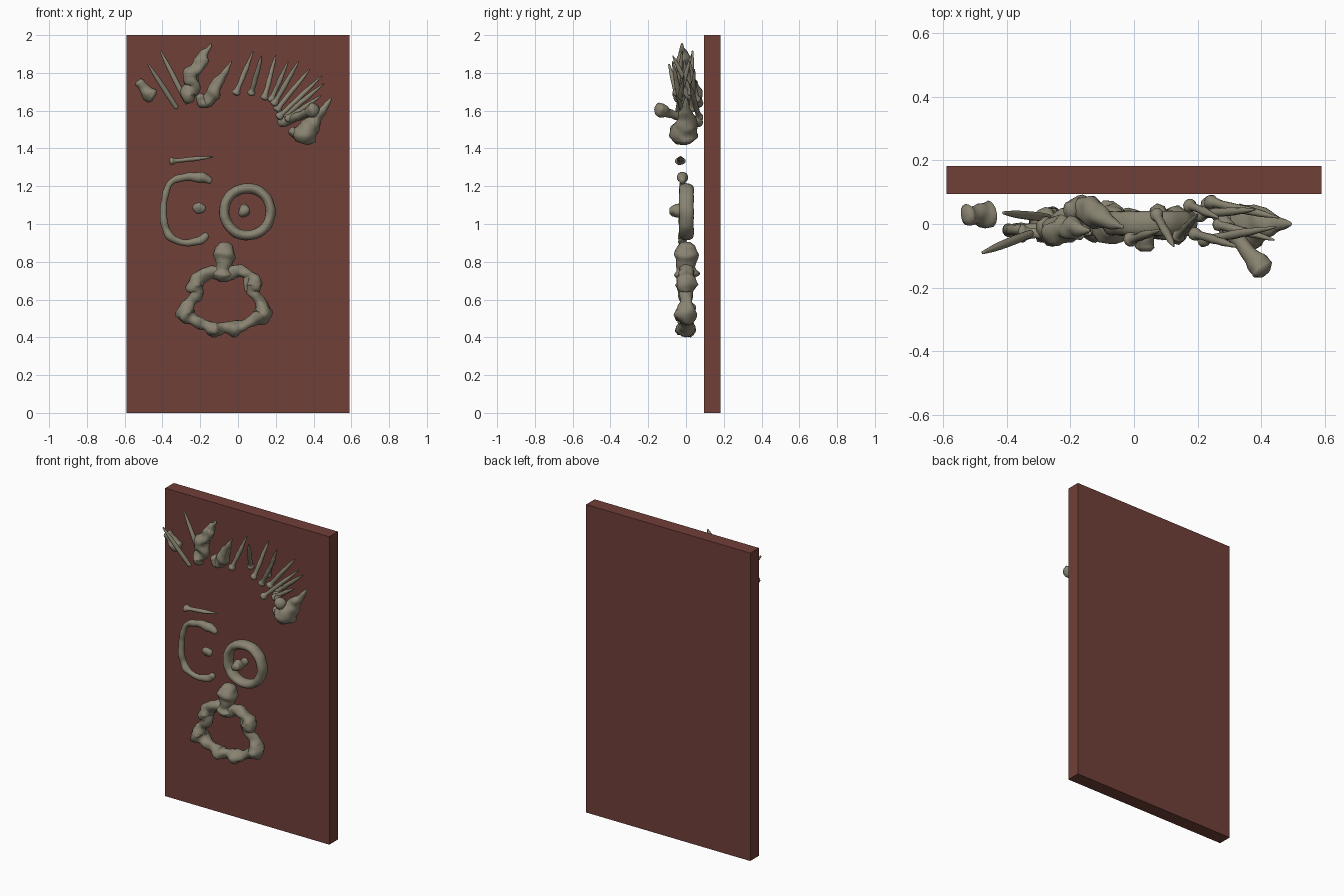
import bpy, bmesh, math
from mathutils import Vector, noise

if "Cube" in bpy.data.objects:
    bpy.data.objects.remove(bpy.data.objects["Cube"])


def material(name, rgb):
    m = bpy.data.materials.new(name)
    m.diffuse_color = (*rgb, 1)
    m.use_nodes = True
    m.node_tree.nodes["Principled BSDF"].inputs["Base Color"].default_value = m.diffuse_color
    return m


BONE = material("bone_grey", (0.25, 0.228, 0.165))
PANEL = material("dark_red_panel", (0.165, 0.05, 0.04))


def finish(bm, name, mat, smooth=True):
    bmesh.ops.recalc_face_normals(bm, faces=bm.faces[:])
    me = bpy.data.meshes.new(name)
    bm.to_mesh(me)
    bm.free()
    me.materials.append(mat)
    for p in me.polygons:
        p.use_smooth = smooth
    ob = bpy.data.objects.new(name, me)
    bpy.context.collection.objects.link(ob)
    return ob


def spline(pts, closed, steps):
    """Catmull-Rom through (x, y, z, r) points."""
    P = [Vector(p) for p in pts]
    n = len(P)
    get = (lambda i: P[i % n]) if closed else (lambda i: P[max(0, min(n - 1, i))])
    out = []
    for i in range(n if closed else n - 1):
        a, b, c, d = (get(i + k) for k in (-1, 0, 1, 2))
        for s in range(steps):
            t = s / steps
            out.append(0.5 * (2 * b + (c - a) * t + (2 * a - 5 * b + 4 * c - d) * t * t
                              + (3 * b - a - 3 * c + d) * t ** 3))
    if not closed:
        out.append(P[-1])
    return out


def tube(name, pts, closed=False, depth=1.0, lump=0.0, sides=14, steps=6):
    """Sweep a round section with varying radius; depth scales it along y."""
    S = spline(pts, closed, steps)
    n = len(S)
    total = (Vector(pts[-1][:3]) - Vector(pts[0][:3])).normalized()
    ref = Vector((0, 0, 1)) if abs(total.y) > 0.85 else Vector((0, 1, 0))
    rings = []
    for i, p in enumerate(S):
        a = S[(i - 1) % n] if closed else S[max(i - 1, 0)]
        b = S[(i + 1) % n] if closed else S[min(i + 1, n - 1)]
        rings.append((p.xyz, (b - a).xyz.normalized(), max(p.w, 0.003)))
    if not closed:  # rounded ends
        c, t, r = rings[0]
        c2, t2, r2 = rings[-1]
        rings = ([(c - t * r * 0.4, t, r * 0.55)] + rings
                 + [(c2 + t2 * r2 * 0.4, t2, r2 * 0.55)])
    bm = bmesh.new()
    loops = []
    for c, t, r in rings:
        u = t.cross(ref).normalized()
        v = u.cross(t).normalized()
        loop = []
        for k in range(sides):
            ang = 2 * math.pi * k / sides
            d = u * math.cos(ang) + v * math.sin(ang) * depth
            q = c + d * r
            loop.append(bm.verts.new(c + d * r * (1 + lump * noise.noise(q * 22))))
        loops.append(loop)
    m = len(loops)
    for i in range(m if closed else m - 1):
        A, B = loops[i], loops[(i + 1) % m]
        for k in range(sides):
            j = (k + 1) % sides
            bm.faces.new((A[k], A[j], B[j], B[k]))
    if not closed:
        bm.faces.new(loops[0])
        bm.faces.new(loops[-1])
    return finish(bm, name, BONE)


def along(a, b, profile):
    """Points from a to b with (fraction, radius) stations."""
    a, b = Vector(a), Vector(b)
    return [(*a.lerp(b, f), r) for f, r in profile]


# back panel
bm = bmesh.new()
bmesh.ops.create_cube(bm, size=1)
for v in bm.verts:
    v.co = Vector((v.co.x * 1.18, v.co.y * 0.088 + 0.139, v.co.z * 2 + 1))
finish(bm, "back_panel", PANEL, False)

# hair: thin pins with a knobbed base, (base, tip)
PIN = [(0, .022), (.05, .021), (.14, .014), (.55, .013), (.85, .008), (1, .003)]
pins = [
    ((-.01, -.05, 1.69), (.08, -.02, 1.915)),
    ((.07, .03, 1.69), (.125, -.07, 1.89)),
    ((.14, -.04, 1.665), (.20, .03, 1.895)),
    ((.175, .06, 1.655), (.265, .02, 1.86)),
    ((.19, -.03, 1.635), (.32, -.07, 1.86)),
    ((.205, .03, 1.605), (.38, .045, 1.82)),
    ((.215, -.05, 1.565), (.445, -.01, 1.785)),
    ((.235, .07, 1.56), (.455, .02, 1.745)),
    ((.26, .0, 1.555), (.44, -.05, 1.68)),
]
for i, (a, b) in enumerate(pins):
    tube(f"hair_pin_{i + 1}", along(a, b, PIN), lump=.25, sides=10)

# hair: two plain spikes at the left
SPIKE = [(0, .012), (.3, .014), (.7, .012), (1, .005)]
tube("hair_spike_1", along((-.325, -.03, 1.615), (-.475, -.09, 1.845), SPIKE), sides=10)
tube("hair_spike_2", along((-.27, .02, 1.64), (-.41, .035, 1.915), SPIKE), sides=10)

# hair: short knuckle bone at far left
tube("hair_knuckle_bone", [(-.525, .03, 1.75, .026), (-.50, .03, 1.72, .027),
                           (-.475, .03, 1.69, .034), (-.455, .03, 1.675, .036)],
     lump=.4, depth=1.2)

# hair: large curved bones
tube("hair_horn_left", [(-.255, -.02, 1.65, .026), (-.265, -.02, 1.69, .038),
                        (-.235, -.02, 1.73, .032), (-.245, -.02, 1.79, .042),
                        (-.20, -.02, 1.85, .035), (-.185, -.01, 1.89, .028),
                        (-.155, -.02, 1.93, .012), (-.142, -.02, 1.955, .005)],
     lump=.6, depth=1.1)
tube("hair_horn_right", [(-.205, .04, 1.675, .026), (-.175, .05, 1.645, .034),
                         (-.14, .04, 1.68, .042), (-.105, .02, 1.745, .03),
                         (-.065, 0, 1.81, .016), (-.035, -.01, 1.86, .005)],
     lump=.4, depth=1.1)

# hair: bone sticking out at the right, and the jaw piece below it
tube("hair_cross_bone", along((.23, .07, 1.535), (.405, -.145, 1.605),
     [(0, .028), (.1, .03), (.25, .022), (.7, .024), (.9, .034), (1, .036)]), lump=.3)
tube("hair_jaw_piece", [(.345, -.01, 1.452, .062), (.355, -.01, 1.48, .062),
                        (.385, 0, 1.525, .05), (.41, 0, 1.565, .038),
                        (.445, 0, 1.60, .024), (.475, 0, 1.64, .012),
                        (.492, 0, 1.665, .005)], lump=.3, depth=1.2)
tube("hair_jaw_knob", [(.28, -.01, 1.495, .024), (.31, -.01, 1.48, .03),
                       (.35, -.01, 1.475, .03)], lump=.3, depth=1.5)

# eyebrow
tube("eyebrow", along((-.355, -.03, 1.332), (-.135, -.03, 1.355),
     [(0, .02), (.05, .019), (.15, .012), (.6, .011), (1, .004)]), depth=1.4, lump=.2)

# left eye: open arc and pupil
arc = [(-.145, 1.225, .014), (-.19, 1.245, .027), (-.28, 1.248, .022), (-.36, 1.215, .017),
       (-.392, 1.11, .019), (-.388, 1.0, .02), (-.355, .93, .021), (-.28, .902, .019),
       (-.205, .912, .022), (-.165, .942, .016)]
tube("left_eye_arc", [(x, -.018, z, r) for x, z, r in arc], lump=.3)
tube("left_pupil", along((-.235, -.02, 1.09), (-.18, -.02, 1.08),
     [(0, .014), (.35, .026), (.65, .027), (1, .02)]), lump=.4)

# right eye: ring and protruding pupil
ring = [(.05 + .123 * math.cos(a), .002, 1.065 + .125 * math.sin(a), .027)
        for a in (2 * math.pi * k / 12 for k in range(12))]
tube("right_eye_ring", ring, closed=True, depth=1.45, lump=.12)
tube("right_pupil", along((.035, -.075, 1.07), (.035, .02, 1.07),
     [(0, .03), (.3, .032), (.6, .026), (1, .022)]), lump=.4)

# nose
tube("nose", [(-.075, 0, .89, .036), (-.073, 0, .865, .052), (-.073, 0, .838, .06),
              (-.075, 0, .80, .046), (-.078, 0, .765, .044), (-.08, 0, .735, .06),
              (-.08, 0, .71, .04)], lump=.25, depth=1.12)

# mouth: closed loop of joined knuckles, half mirrored with small differences
half = [(.055, .752, .032), (.11, .725, .034), (.135, .68, .047), (.125, .64, .032),
        (.16, .59, .03), (.178, .53, .05), (.14, .495, .034), (.09, .468, .03),
        (.04, .448, .042)]
loop = ([(-.075, 0, .735, .04)] + [(-.06 + x * 1.08, 0, z, r) for x, z, r in half]
        + [(-.075, 0, .455, .026)]
        + [(-.075 - x * 1.12, 0, z - .004, r) for x, z, r in reversed(half)])
tube("mouth_ring", loop, closed=True, depth=1.15, lump=.45)

# small spurs on the inner edge of the mouth
for side, x, z in (("left", -.225, .61), ("right", .045, .645)):
    s = 1 if side == "left" else -1
    tube(f"mouth_spur_{side}", [(x - .01 * s, -.01, z + .09, .024), (x, -.015, z + .05, .018),
                                (x + .002 * s, -.015, z, .008)], lump=.3)
